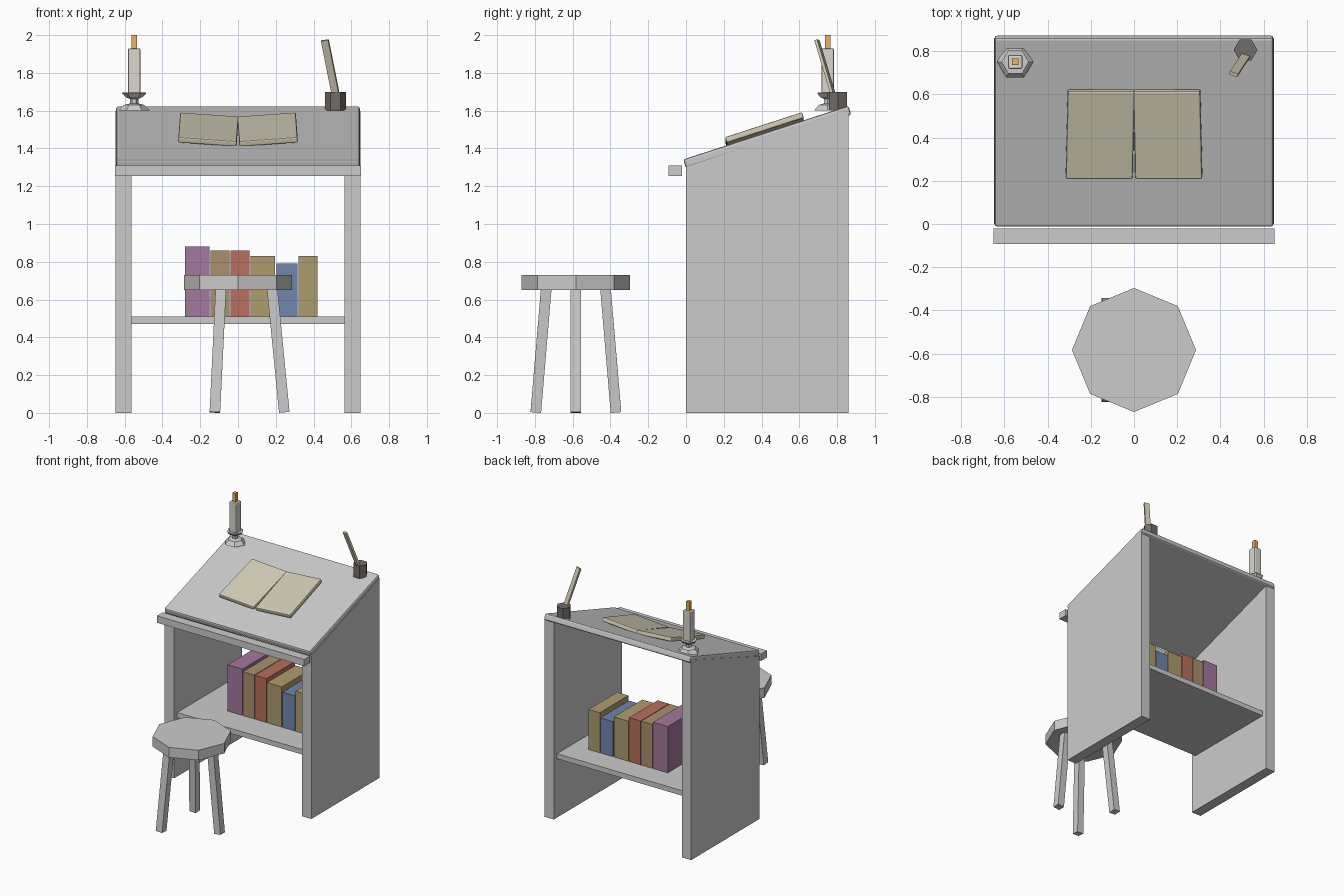
import bpy, bmesh, math
from mathutils import Vector, Matrix

if "Cube" in bpy.data.objects:
    bpy.data.objects.remove(bpy.data.objects["Cube"])

def material(name, rgb):
    m = bpy.data.materials.new(name)
    m.diffuse_color = (*rgb, 1)
    m.use_nodes = True
    m.node_tree.nodes["Principled BSDF"].inputs["Base Color"].default_value = m.diffuse_color
    return m

CREAM = material("paper", (0.64, 0.60, 0.46))
WAX = material("wax", (0.70, 0.68, 0.62))
FLAME = material("flame", (0.85, 0.45, 0.12))
INK = material("ink_pot", (0.17, 0.15, 0.14))
PURPLE = material("purple", (0.36, 0.19, 0.34))
BROWN = material("brown", (0.40, 0.28, 0.15))
RED = material("red", (0.48, 0.16, 0.11))
OLIVE = material("olive", (0.42, 0.34, 0.15))
BLUE = material("blue", (0.16, 0.24, 0.42))

def finish(name, bm, mat=None, bevel=0):
    bmesh.ops.recalc_face_normals(bm, faces=bm.faces)
    me = bpy.data.meshes.new(name)
    bm.to_mesh(me)
    bm.free()
    ob = bpy.data.objects.new(name, me)
    bpy.context.collection.objects.link(ob)
    if mat:
        me.materials.append(mat)
    if bevel:
        mod = ob.modifiers.new("bevel", 'BEVEL')
        mod.width, mod.segments = bevel, 2
    return ob

def box(name, size, loc, mat=None, rot=(0, 0, 0), bevel=0):
    bm = bmesh.new()
    bmesh.ops.create_cube(bm, size=1)
    bmesh.ops.scale(bm, vec=size, verts=bm.verts)
    ob = finish(name, bm, mat, bevel)
    ob.location, ob.rotation_euler = loc, rot
    return ob

def span(name, x, y, z, mat=None, bevel=0):
    r = (x, y, z)
    return box(name, [b - a for a, b in r], [(a + b) / 2 for a, b in r], mat, bevel=bevel)

def lathe(name, profile, sides, loc, mat=None):
    """Stack rings of (radius, z) and cap both ends."""
    bm = bmesh.new()
    rings = [[bm.verts.new((r * math.cos(i * math.tau / sides),
                            r * math.sin(i * math.tau / sides), z))
              for i in range(sides)] for r, z in profile]
    for a, b in zip(rings, rings[1:]):
        for i in range(sides):
            j = (i + 1) % sides
            bm.faces.new((a[i], a[j], b[j], b[i]))
    bm.faces.new(rings[0])
    bm.faces.new(rings[-1])
    ob = finish(name, bm, mat)
    ob.location = loc
    return ob

SLOPE = math.radians(18)

# Sloped side panels
for side, s in (("left", -1), ("right", 1)):
    bm = bmesh.new()
    outline = [(0, 0), (0.86, 0), (0.86, 1.597), (0, 1.30)]
    f = bm.faces.new([bm.verts.new((s * 0.565, y, z)) for y, z in outline])
    ext = bmesh.ops.extrude_face_region(bm, geom=[f])
    moved = [g for g in ext["geom"] if isinstance(g, bmesh.types.BMVert)]
    bmesh.ops.translate(bm, vec=(s * 0.083, 0, 0), verts=moved)
    finish(side + "_panel", bm)

# Slanted writing board, front ledge and shelf
box("writing_board", (1.29, 0.92, 0.05), (0, 0.43, 1.46), rot=(SLOPE, 0, 0), bevel=0.012)
span("front_ledge", (-0.65, 0.65), (-0.093, -0.02), (1.255, 1.31))
span("shelf", (-0.565, 0.565), (0.04, 0.82), (0.47, 0.51))

# Row of books on the shelf: x range, top, colour
books = [(-0.28, -0.15, 0.88, PURPLE), (-0.145, -0.045, 0.86, BROWN),
         (-0.04, 0.062, 0.86, RED), (0.067, 0.197, 0.83, OLIVE),
         (0.203, 0.315, 0.79, BLUE), (0.32, 0.42, 0.83, OLIVE)]
for i, (a, b, top, mat) in enumerate(books):
    span(f"shelf_book_{i + 1}", (a, b), (0.27, 0.63), (0.51, top), mat)

# Open book: two page blocks lifted at their outer edges
for side, s in (("left", -1), ("right", 1)):
    box(side + "_pages", (0.31, 0.43, 0.032), (s * 0.157, 0.415, 1.50), CREAM,
        rot=(SLOPE, -s * math.radians(4), 0), bevel=0.008)

# Candle with holder
lathe("candle_holder", [(0.083, 1.60), (0.055, 1.63), (0.022, 1.638), (0.022, 1.662),
                        (0.045, 1.672), (0.063, 1.69), (0.063, 1.695)], 6, (-0.55, 0.75, 0))
span("candle", (-0.583, -0.517), (0.717, 0.783), (1.69, 1.93), WAX, bevel=0.008)
span("candle_flame", (-0.565, -0.535), (0.735, 0.765), (1.92, 2.0), FLAME)

# Ink pot and quill
lathe("ink_pot", [(0.055, 1.60), (0.055, 1.70)], 6, (0.516, 0.805, 0), INK)
low, high = Vector((0.524, 0.79, 1.65)), Vector((0.46, 0.693, 1.973))
zdir = (high - low).normalized()
ydir = zdir.cross(Vector((0.95, -0.3, 0))).normalized()
xdir = ydir.cross(zdir)
quill = box("quill", (0.04, 0.016, (high - low).length), (low + high) / 2, CREAM)
quill.rotation_euler = Matrix((xdir, ydir, zdir)).transposed().to_euler()

# Stool: octagonal seat on three splayed legs
CY = -0.583
lathe("stool_seat", [(0.287, 0.65), (0.287, 0.73)], 8, (0, CY, 0))
for i in range(3):
    a = i * math.tau / 3
    out = Vector((math.cos(a), math.sin(a), 0))
    foot = out * 0.245 + Vector((0, CY, 0.003))
    top = out * 0.18 + Vector((0, CY, 0.67))
    leg = box(f"stool_leg_{i + 1}", (0.056, 0.056, (top - foot).length), (foot + top) / 2)
    leg.rotation_euler = Vector((0, 0, 1)).rotation_difference(top - foot).to_euler()
